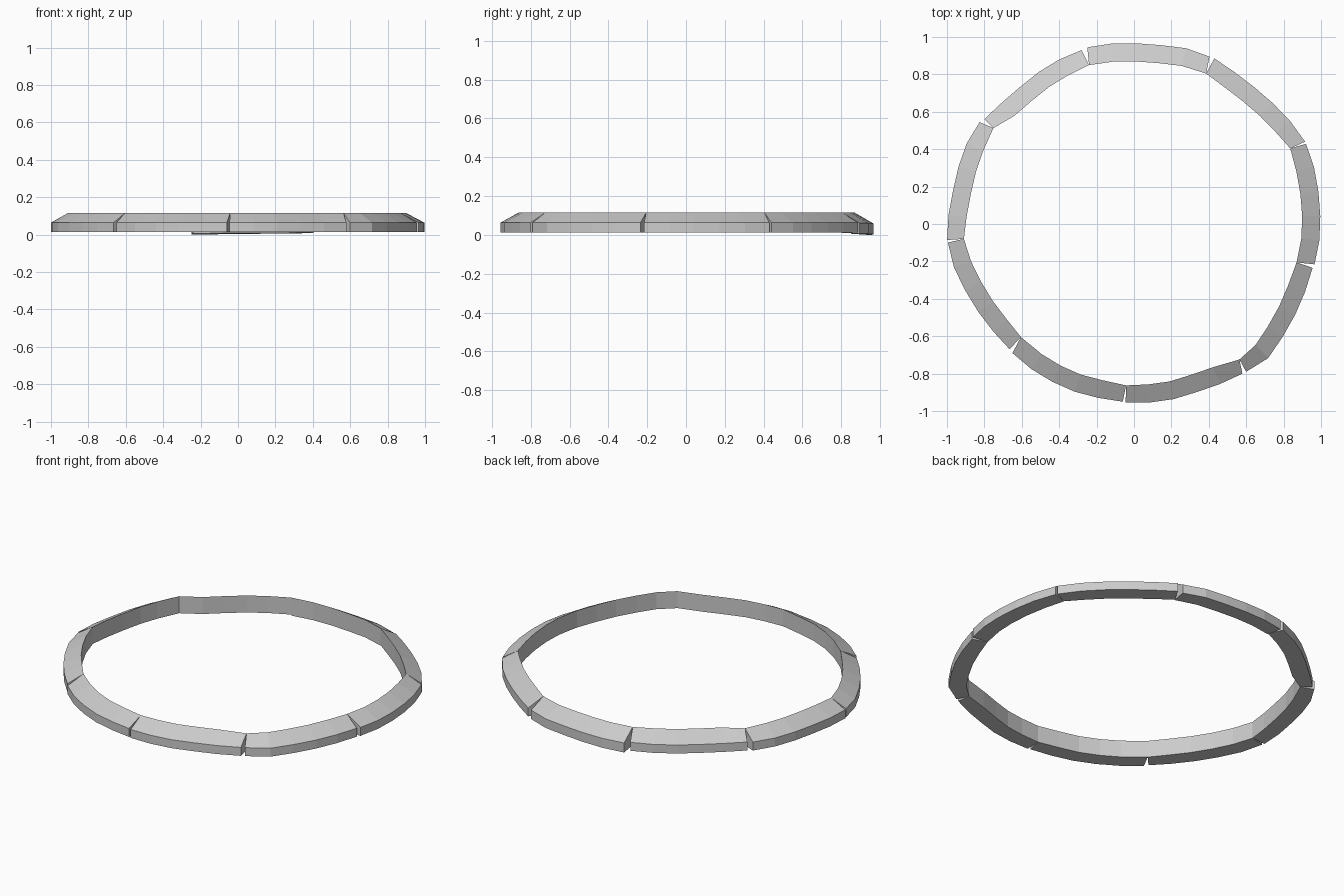
import bpy, bmesh
from math import cos, sin, radians
from mathutils import Vector

if "Cube" in bpy.data.objects:
    bpy.data.objects.remove(bpy.data.objects["Cube"])

# One row per stone, clockwise: inner joint angle and radius at its start,
# outer start and end angle, then outer radii at even steps.
STONES = [
    (105.8, .883, 104.8, 65.7, (.977, .972, .966, .967, .980, .982)),
    (64.4, .892, 64.1, 25.7, (.984, .974, .974, .984, 1.0, 1.015)),
    (25.8, .928, 25.0, -12.6, (1.015, 1.009, 1.001, .997, .995, .989)),
    (-13.3, .893, -13.8, -52.8, (.983, .984, .989, .998, 1.014, .992)),
    (-52.1, .918, -54.1, -92.7, (.988, .971, .959, .960, .958, .956)),
    (-92.8, .864, -93.6, -133.3, (.952, .949, .951, .950, .950, .948)),
    (-135.0, .855, -134.8, -174.3, (.944, .947, .956, .970, .990, 1.0)),
    (-175.0, .913, -175.1, -213.4, (1.003, .993, .984, .987, .993, .989)),
    (-214.3, .910, -215.0, -253.2, (.977, .959, .953, .959, .966, .971)),
]
WIDTH, BASE, EDGE, TOP = .097, .013, .064, .115


def polar(a, r):
    return Vector((r * cos(radians(a)), r * sin(radians(a)), 0))


def stone(i):
    a_in, r_in, a0, a1, radii = STONES[i]
    nxt = STONES[(i + 1) % len(STONES)]
    n = len(radii) - 1
    outer = [polar(a0 + (a1 - a0) * k / n, r) for k, r in enumerate(radii)]
    # Inner edge: parallel to the outer one, meeting the neighbours at the joints
    inner = [polar(a_in, r_in)]
    for k in range(1, n):
        t = (outer[k + 1] - outer[k - 1]).normalized()
        inner.append(outer[k] + Vector((t.y, -t.x, 0)) * WIDTH)
    inner.append(polar(nxt[0], nxt[1]))

    bm = bmesh.new()
    rings = []
    for k, (o, p) in enumerate(zip(outer, inner)):
        # the back stone sags slightly at its left end
        dz = -BASE * (1 - .6 * k / n) if i == 0 else 0
        rings.append([bm.verts.new((v.x, v.y, z)) for v, z in
                      ((o, BASE + dz), (o, EDGE + dz / 2), (p, TOP), (p, BASE + dz / 2))])
    for a, b in zip(rings, rings[1:]):
        for j in range(4):
            m = (j + 1) % 4
            bm.faces.new((a[j], a[m], b[m], b[j]))
    bm.faces.new(rings[0])
    bm.faces.new(rings[-1])
    bmesh.ops.recalc_face_normals(bm, faces=bm.faces)
    mesh = bpy.data.meshes.new("border_stone")
    bm.to_mesh(mesh)
    bm.free()
    ob = bpy.data.objects.new(f"border_stone_{i + 1}", mesh)
    bpy.context.collection.objects.link(ob)


# Ring of nine edging stones
for i in range(len(STONES)):
    stone(i)
